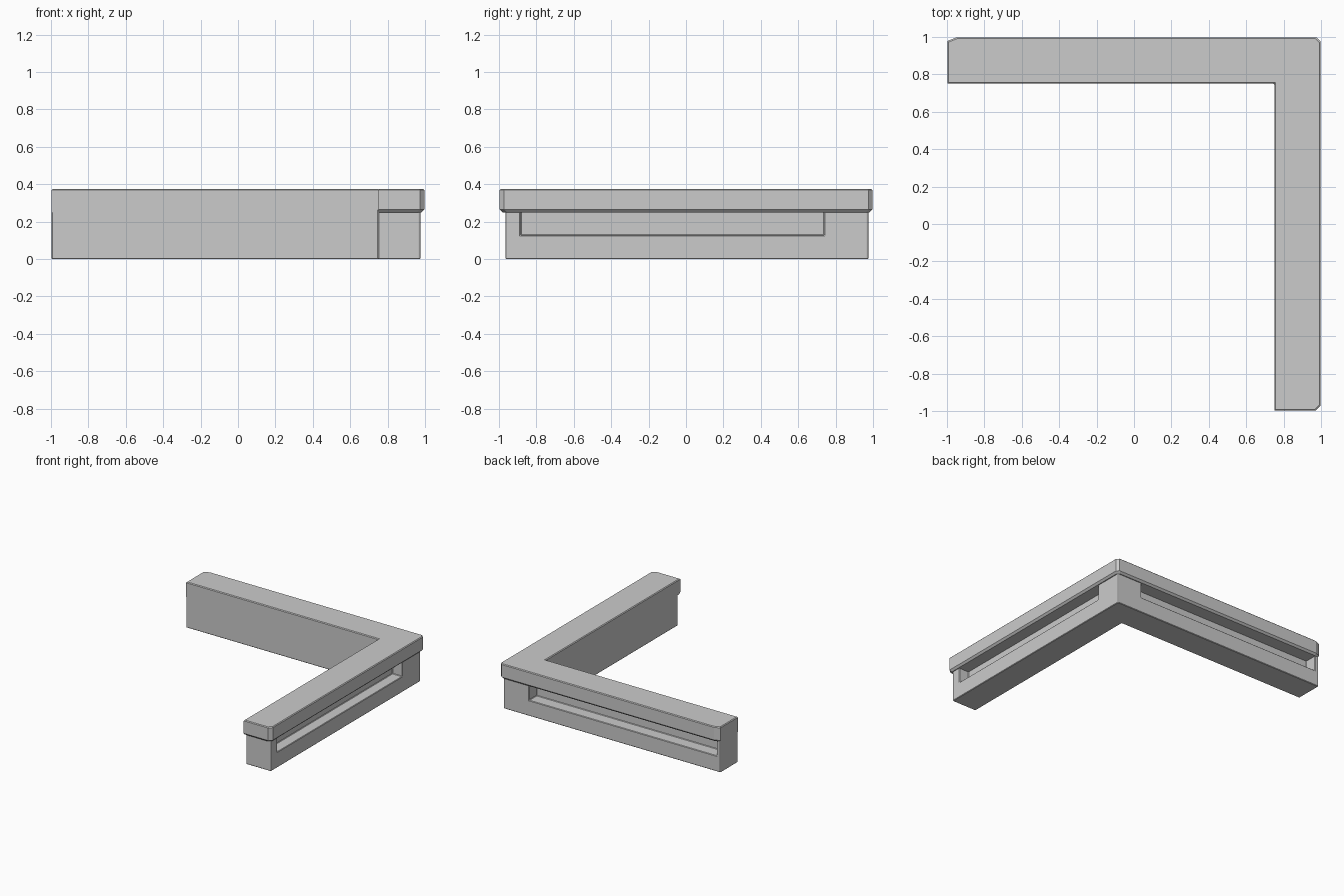
import bpy, bmesh

if "Cube" in bpy.data.objects:
    bpy.data.objects.remove(bpy.data.objects["Cube"])


def outline(outer, inner, left, front, cut):
    """L-shaped plan: outer faces, inner faces, two ends, corner chamfers."""
    a, b, c = cut
    return [(left, inner), (inner, inner), (inner, front),
            (outer - b, front), (outer, front + b),
            (outer, outer - a), (outer - a, outer),
            (left + c, outer), (left, outer - c * 0.4)]


def loft(name, rings):
    """Stack outlines of equal point count into a closed solid."""
    bm = bmesh.new()
    loops = [[bm.verts.new((x, y, z)) for x, y in pts] for z, pts in rings]
    for lo, hi in zip(loops, loops[1:]):
        n = len(lo)
        for i in range(n):
            j = (i + 1) % n
            bm.faces.new((lo[i], lo[j], hi[j], hi[i]))
    bm.faces.new(loops[0])
    bm.faces.new(loops[-1])
    bmesh.ops.recalc_face_normals(bm, faces=bm.faces)
    mesh = bpy.data.meshes.new(name)
    bm.to_mesh(mesh)
    bm.free()
    ob = bpy.data.objects.new(name, mesh)
    bpy.context.collection.objects.link(ob)
    return ob


def box(name, lo, hi):
    (x0, y0, z0), (x1, y1, z1) = lo, hi
    plan = [(x0, y0), (x1, y0), (x1, y1), (x0, y1)]
    return loft(name, [(z0, plan), (z1, plan)])


# Lower L-shaped body, its top tucked inside the cap
plan = outline(0.975, 0.75, -0.997, -0.965, (0.006, 0.006, 0.006))
base = loft("base", [(0, plan), (0.266, plan)])

# Long recesses in the right and back outer faces
cutters = [
    box("right_recess", (0.885, -0.885, 0.128), (1.1, 0.74, 0.4)),
    box("back_recess", (-0.96, 0.875, 0.128), (0.745, 1.1, 0.4)),
]
for cutter in cutters:
    mod = base.modifiers.new(cutter.name, 'BOOLEAN')
    mod.operation = 'DIFFERENCE'
    mod.solver = 'EXACT'
    mod.object = cutter
    cutter.hide_render = True
    cutter.hide_set(True)
bevel = base.modifiers.new("edge_bevel", 'BEVEL')
bevel.width = 0.007
bevel.segments = 1
bevel.limit_method = 'ANGLE'

# Overhanging cap with a chamfered underside and softened top edge
corners = (0.02, 0.025, 0.045)
full = outline(0.997, 0.75, -0.997, -0.997, corners)
under = outline(0.982, 0.75, -0.997, -0.982, corners)
top = outline(0.991, 0.756, -0.991, -0.991, corners)
loft("cap", [(0.25, under), (0.265, full), (0.368, full), (0.374, top)])
